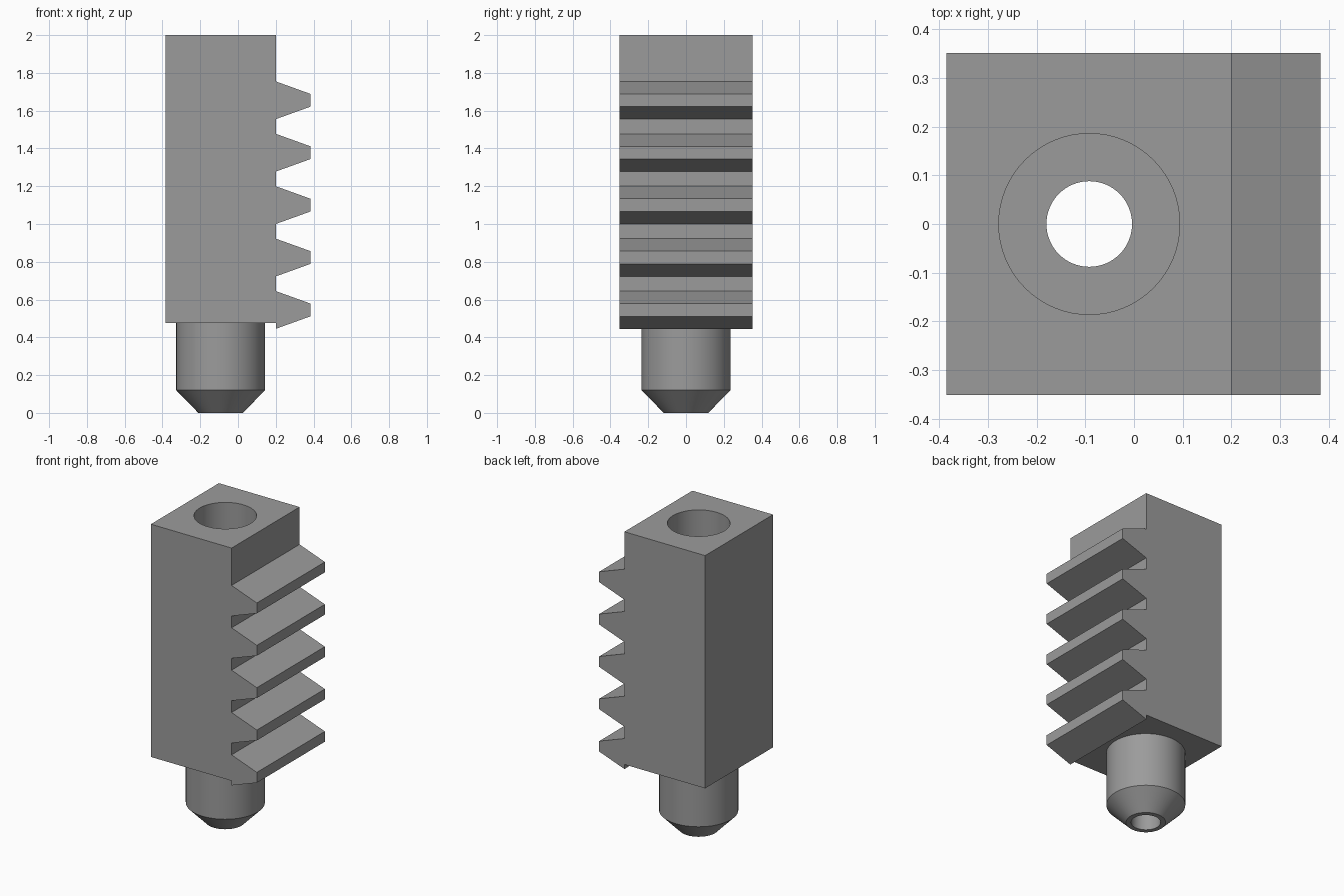
import bpy
import bmesh
import math

default = bpy.data.objects.get("Cube")
if default:
    bpy.data.objects.remove(default, do_unlink=True)

GREY = (0.33, 0.33, 0.33, 1)
metal = bpy.data.materials.new("plain_grey")
metal.use_nodes = True
metal.diffuse_color = GREY
metal.node_tree.nodes["Principled BSDF"].inputs["Base Color"].default_value = GREY

LEFT, RIGHT, TIP = -0.385, 0.2, 0.383
HALF_DEPTH = 0.352
BOTTOM, TOP = 0.475, 2.0
AXIS_X = -0.092
BORE, DRILL = 0.186, 0.088
SIDES = 64


def make_object(name, bm):
    bmesh.ops.recalc_face_normals(bm, faces=bm.faces)
    mesh = bpy.data.meshes.new(name)
    bm.to_mesh(mesh)
    bm.free()
    mesh.materials.append(metal)
    obj = bpy.data.objects.new(name, mesh)
    bpy.context.collection.objects.link(obj)
    return obj


def activate(obj):
    bpy.ops.object.select_all(action="DESELECT")
    obj.select_set(True)
    bpy.context.view_layer.objects.active = obj


def lathe(name, profile):
    """Spin (radius, z) points about the vertical axis of the bore."""
    bm = bmesh.new()
    verts = [bm.verts.new((AXIS_X + r, 0, z)) for r, z in profile]
    edges = [bm.edges.new(pair) for pair in zip(verts, verts[1:])]
    bmesh.ops.spin(bm, geom=verts + edges, cent=(AXIS_X, 0, 0), axis=(0, 0, 1),
                   angle=math.tau, steps=SIDES, use_merge=True)
    bmesh.ops.remove_doubles(bm, verts=bm.verts, dist=0.0001)
    return make_object(name, bm)


# Toothed block: side profile extruded through its depth
outline = [(LEFT, TOP), (LEFT, BOTTOM), (RIGHT, BOTTOM)]
for i in range(5):
    z = 0.445 + i * 0.2775
    outline += [(RIGHT, z), (TIP, z + 0.066), (TIP, z + 0.134), (RIGHT, z + 0.2)]
outline.append((RIGHT, TOP))

bm = bmesh.new()
face = bm.faces.new([bm.verts.new((x, -HALF_DEPTH, z)) for x, z in outline])
extruded = bmesh.ops.extrude_face_region(bm, geom=[face])["geom"]
moved = [g for g in extruded if isinstance(g, bmesh.types.BMVert)]
bmesh.ops.translate(bm, verts=moved, vec=(0, 2 * HALF_DEPTH, 0))
block = make_object("toothed_block", bm)

# Wide bore through the block
cutter = lathe("bore_cutter", [(0, 0.3), (BORE, 0.3), (BORE, 2.2), (0, 2.2)])
cutter.hide_render = True
cut = block.modifiers.new("bore", "BOOLEAN")
cut.operation = "DIFFERENCE"
cut.solver = "EXACT"
cut.object = cutter
activate(block)
bpy.ops.object.modifier_apply(modifier=cut.name)
bpy.data.objects.remove(cutter, do_unlink=True)

# Hollow stem with a tapered nose; the bore steps down to a small hole
stem = lathe("hollow_stem", [
    (0.235, BOTTOM), (0.235, 0.12), (0.118, 0), (DRILL, 0),
    (DRILL, 0.14), (BORE, 0.14), (BORE, BOTTOM)])

for obj in (block, stem):
    activate(obj)
    bpy.ops.object.shade_smooth_by_angle(angle=math.radians(30))
